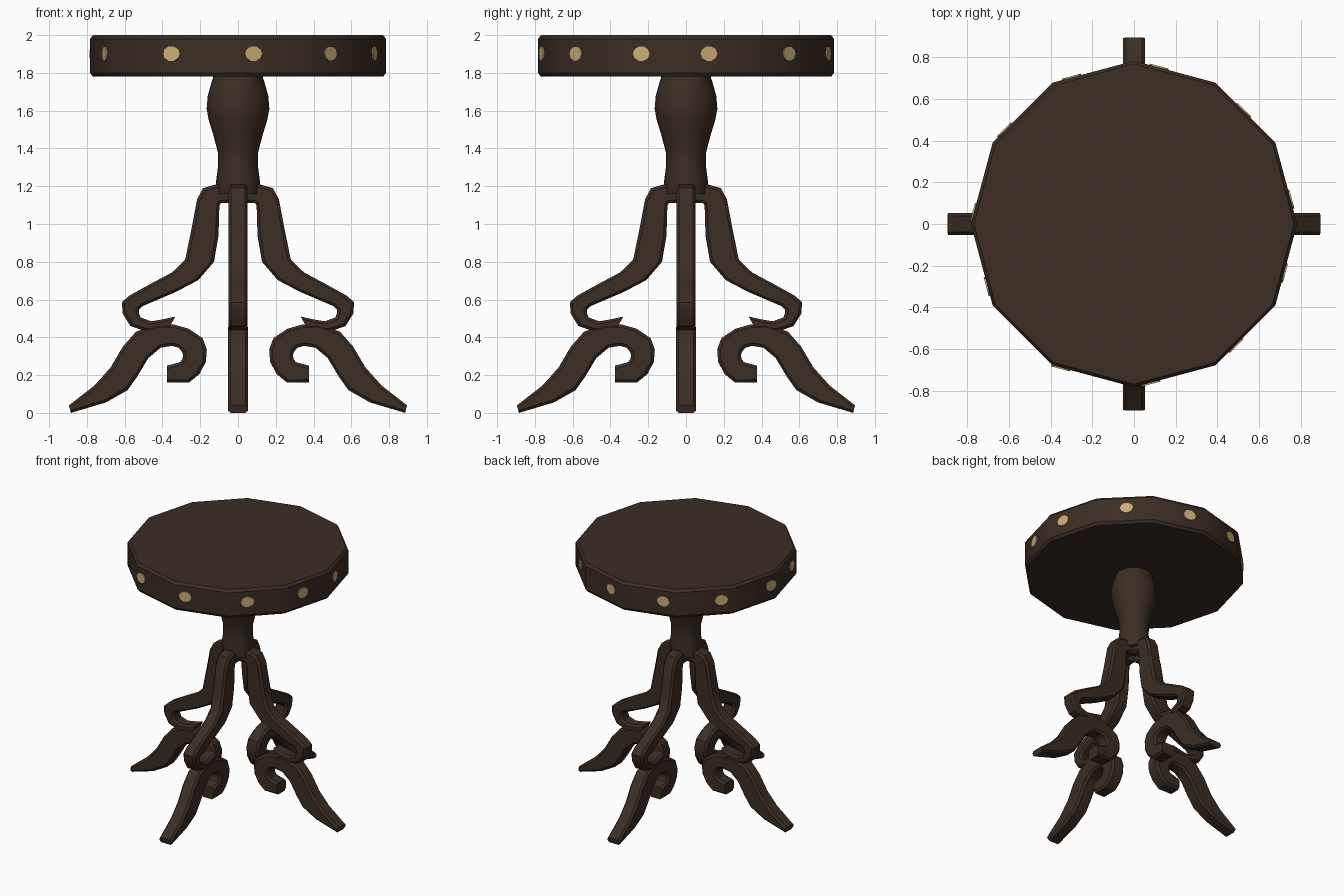
import bpy, bmesh, math
from mathutils import Matrix, Vector

if "Cube" in bpy.data.objects:
    bpy.data.objects.remove(bpy.data.objects["Cube"])


def material(name, rgb):
    m = bpy.data.materials.new(name)
    m.diffuse_color = (*rgb, 1)
    m.use_nodes = True
    m.node_tree.nodes["Principled BSDF"].inputs["Base Color"].default_value = m.diffuse_color
    return m


WOOD = material("dark wood", (0.045, 0.027, 0.018))
BRASS = material("brass", (0.60, 0.42, 0.17))


def finish(name, bm, mat, angle=35):
    bmesh.ops.recalc_face_normals(bm, faces=bm.faces)
    me = bpy.data.meshes.new(name)
    bm.to_mesh(me)
    bm.free()
    me.materials.append(mat)
    me.shade_smooth()
    me.set_sharp_from_angle(angle=math.radians(angle))
    ob = bpy.data.objects.new(name, me)
    bpy.context.collection.objects.link(ob)
    return ob


def skin(name, rings, mat):
    """Bridge closed rings of points and cap both ends."""
    bm = bmesh.new()
    vs = [[bm.verts.new(p) for p in ring] for ring in rings]
    n = len(vs[0])
    for a, b in zip(vs, vs[1:]):
        for i in range(n):
            j = (i + 1) % n
            bm.faces.new((a[i], a[j], b[j], b[i]))
    bm.faces.new(vs[0])
    bm.faces.new(vs[-1])
    return finish(name, bm, mat)


def lathe(name, profile, sides, mat):
    step = math.tau / sides
    rings = [[(r * math.cos(i * step), r * math.sin(i * step), z)
              for i in range(sides)] for r, z in profile]
    return skin(name, rings, mat)


def scroll(name, pairs, half, turn):
    """Chamfered bar between an outer and an inner outline, turned about z."""
    rot = Matrix.Rotation(turn, 3, 'Z')
    rings = []
    for ro, zo, ri, zi in pairs:
        o, i = Vector((ro, 0, zo)), Vector((ri, 0, zi))
        c = min(0.016 / (o - i).length, 0.3)
        h = half - 0.014
        section = [(0, -h), (0, h), (c, half), (1 - c, half),
                   (1, h), (1, -h), (1 - c, -half), (c, -half)]
        rings.append([rot @ (o.lerp(i, t) + Vector((0, y, 0))) for t, y in section])
    skin(name, rings, WOOD)


# twelve-sided table top with softened rim
R = 0.783
lathe("table_top", [(R - .015, 1.78), (R, 1.80), (R, 1.98), (R - .015, 2.0)], 12, WOOD)

# turned column
lathe("column", [(.113, 1.16), (.117, 1.22), (.105, 1.31), (.107, 1.38), (.13, 1.47),
                 (.155, 1.55), (.166, 1.61), (.16, 1.68), (.14, 1.75), (.128, 1.79)],
      12, WOOD)

# scrolled legs: outer r, z and inner r, z
upper = [(.04, 1.215, .04, 1.11), (.115, 1.21, .09, 1.11), (.185, 1.19, .098, 1.10),
         (.217, 1.13, .10, 1.06), (.247, .97, .103, .94), (.28, .81, .127, .80),
         (.35, .743, .21, .703), (.45, .69, .33, .64), (.577, .62, .505, .565),
         (.615, .585, .525, .545), (.61, .525, .525, .53), (.57, .46, .515, .505),
         (.49, .432, .46, .485), (.42, .43, .40, .495), (.365, .45, .332, .51)]
lower = [(.895, .04, .885, .0), (.76, .145, .70, .055), (.675, .24, .585, .12),
         (.61, .35, .535, .19), (.54, .43, .475, .29), (.43, .47, .41, .345),
         (.34, .468, .35, .355), (.26, .445, .315, .345), (.187, .395, .297, .325),
         (.165, .335, .29, .305), (.17, .27, .295, .285), (.205, .205, .305, .27),
         (.26, .16, .32, .265), (.375, .16, .375, .25)]
for k, side in enumerate(("right", "back", "left", "front")):
    scroll(side + "_upper_leg", upper, 0.05, k * math.pi / 2)
    scroll(side + "_foot", lower, 0.053, k * math.pi / 2)

# brass studs lying on the flat sides of the rim
apothem = R * math.cos(math.radians(15))
for k, deg in enumerate((-84, -50, -18, 9, 46, 81, 113, 144, 176, 203, 243)):
    face = math.floor(deg / 30) * 30 + 15
    along = apothem * math.tan(math.radians(deg - face))
    bm = bmesh.new()
    bmesh.ops.create_cone(bm, cap_ends=True, segments=10, radius1=1, radius2=1, depth=0.009)
    ob = finish(f"stud_{k + 1}", bm, BRASS)
    ob.data.transform(Matrix.Rotation(math.radians(face), 4, 'Z')
                      @ Matrix.Translation((apothem + .002, along, 1.902))
                      @ Matrix.Rotation(math.pi / 2, 4, 'Y')
                      @ Matrix.Diagonal((.04, .047, 1, 1)))
